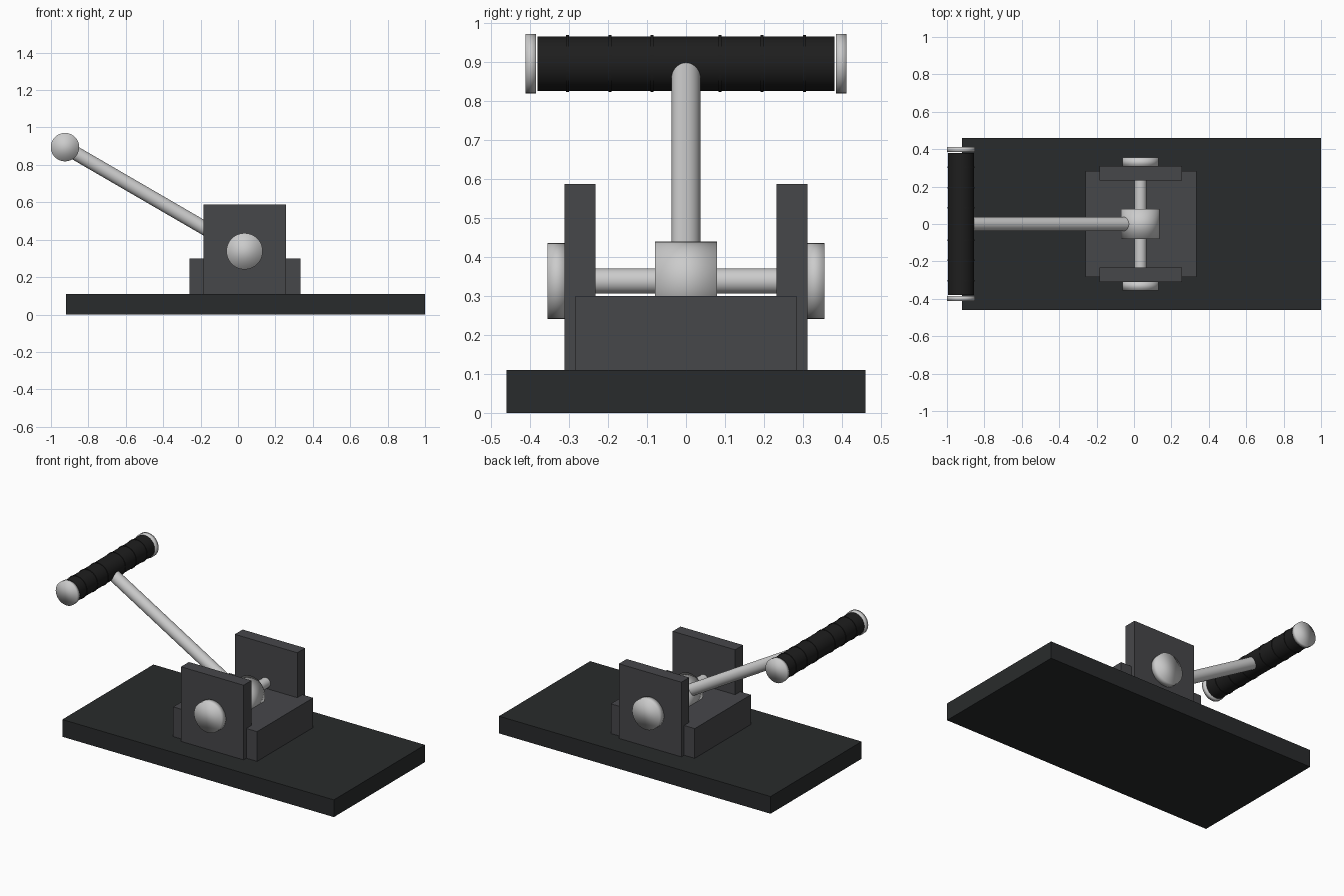
import bpy, math
from mathutils import Vector

if "Cube" in bpy.data.objects:
    bpy.data.objects.remove(bpy.data.objects["Cube"])


def material(name, rgb):
    m = bpy.data.materials.new(name)
    m.diffuse_color = (*rgb, 1)
    m.use_nodes = True
    m.node_tree.nodes["Principled BSDF"].inputs["Base Color"].default_value = m.diffuse_color
    return m


BASE = material("dark_base", (0.022, 0.024, 0.025))
FRAME = material("frame_grey", (0.062, 0.063, 0.068))
RUBBER = material("black_rubber", (0.013, 0.013, 0.013))


def box(name, lo, hi, mat):
    lo, hi = Vector(lo), Vector(hi)
    bpy.ops.mesh.primitive_cube_add(size=1, location=(lo + hi) / 2)
    o = bpy.context.object
    o.name = name
    o.scale = hi - lo
    bpy.ops.object.transform_apply(location=False, rotation=False, scale=True)
    o.data.materials.append(mat)
    return o


def rod(name, a, b, r, mat=None, soft=False):
    a, b = Vector(a), Vector(b)
    bpy.ops.mesh.primitive_cylinder_add(vertices=48, radius=r, depth=(b - a).length,
                                        location=(a + b) / 2)
    o = bpy.context.object
    o.name = name
    o.rotation_euler = (b - a).to_track_quat('Z', 'Y').to_euler()
    if soft:
        bpy.ops.object.shade_smooth()
    else:
        bpy.ops.object.shade_smooth_by_angle(angle=math.radians(35))
    if mat:
        o.data.materials.append(mat)
    return o


def along_y(name, centre, y0, y1, r, mat=None, soft=False):
    x, z = centre
    return rod(name, (x, y0, z), (x, y1, z), r, mat, soft)


PIVOT = (0.035, 0.338)
GRIP = (-0.925, 0.895)

# Base plate and pivot block
box("base_plate", (-0.92, -0.46, 0), (1.0, 0.46, 0.11), BASE)
box("pivot_block", (-0.26, -0.283, 0.11), (0.333, 0.283, 0.30), FRAME)

# Axle and hub
along_y("axle", PIVOT, -0.32, 0.32, 0.032)
along_y("hub", PIVOT, -0.08, 0.08, 0.101, soft=True)

# Lever arm and grip
rod("lever_arm", (PIVOT[0], 0, PIVOT[1]), (GRIP[0], 0, GRIP[1]), 0.037)
along_y("grip", GRIP, -0.38, 0.38, 0.07, RUBBER)

# Mirrored side parts
for s, side in ((-1, "front"), (1, "back")):
    ys = sorted((s * 0.232, s * 0.311))
    box(side + "_side_plate", (-0.185, ys[0], 0.11), (0.257, ys[1], 0.587), FRAME)
    along_y(side + "_axle_cap", PIVOT, s * 0.305, s * 0.355, 0.097, soft=True)
    along_y(side + "_grip_cap", GRIP, s * 0.384, s * 0.411, 0.076, soft=True)
    for i, y in enumerate((0.087, 0.195, 0.304)):
        along_y(f"{side}_grip_ring_{i + 1}", GRIP, s * (y - 0.004), s * (y + 0.004),
                0.073, RUBBER)
